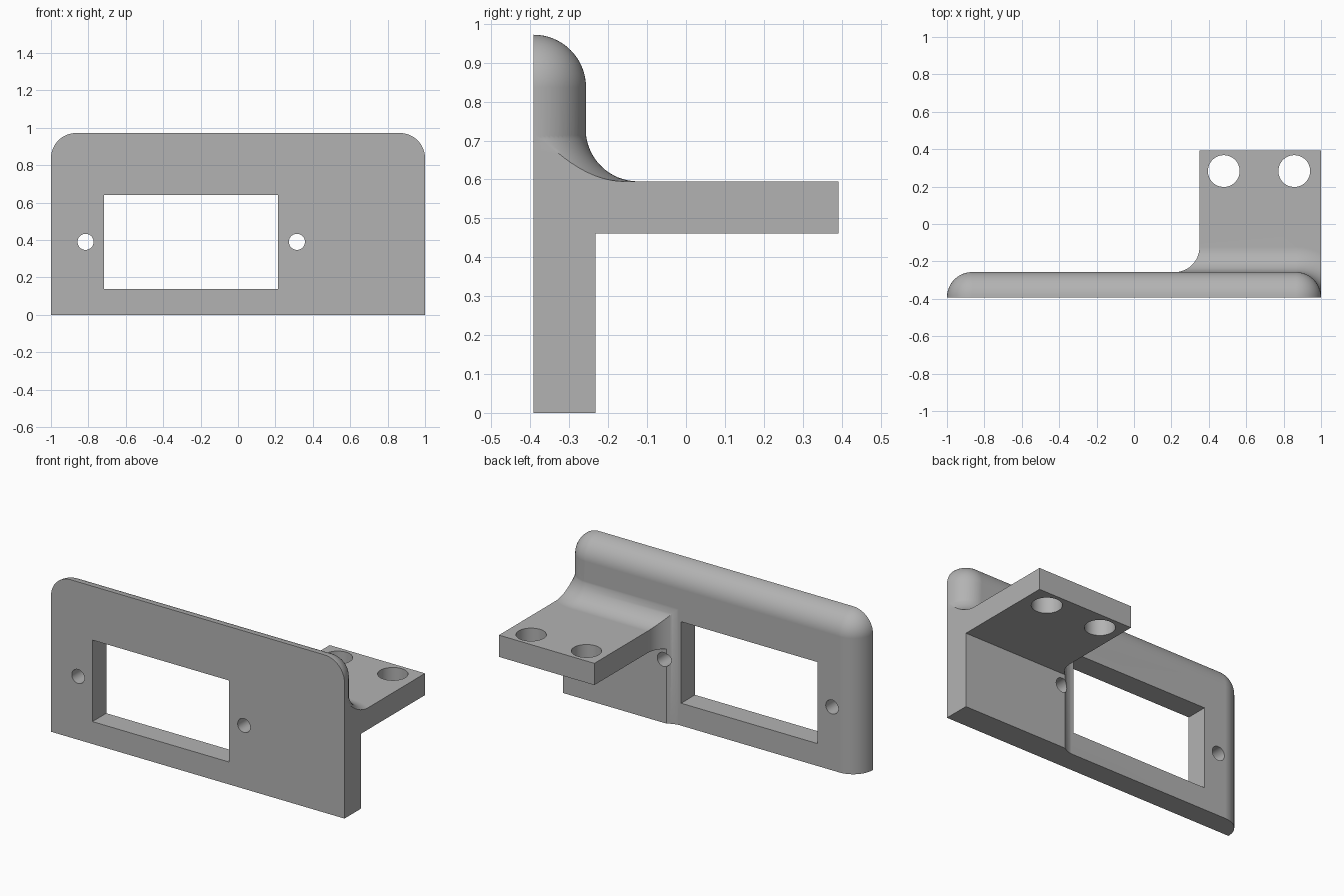
import bpy, bmesh
from math import sin, cos, acos, pi

cube = bpy.data.objects.get("Cube")
if cube:
    bpy.data.objects.remove(cube, do_unlink=True)

R = 0.135                      # rounding radius, also plate thickness
FRONT, REAR = -0.392, 0.392
BACK = FRONT + R               # rear face of the plate
TOP, SHELF_TOP, SHELF_LOW = 0.972, 0.595, 0.461
PAD = -0.232                   # rear face of the thick lower part
CX = 1 - R                     # centre of the corner rounding
N = 16


def loft(name, rings):
    """Closed solid through rings that have equal point counts."""
    bm = bmesh.new()
    rows = [[bm.verts.new(p) for p in ring] for ring in rings]
    n = len(rows[0])
    for a, b in zip(rows, rows[1:]):
        for i in range(n):
            j = (i + 1) % n
            bm.faces.new((a[i], a[j], b[j], b[i]))
    bm.faces.new(rows[0])
    bm.faces.new(rows[-1])
    bmesh.ops.remove_doubles(bm, verts=bm.verts, dist=1e-5)
    bmesh.ops.recalc_face_normals(bm, faces=bm.faces)
    mesh = bpy.data.meshes.new(name)
    bm.to_mesh(mesh)
    bm.free()
    obj = bpy.data.objects.new(name, mesh)
    bpy.context.collection.objects.link(obj)
    return obj


def box(name, x0, x1, y0, y1, z0, z1):
    return loft(name, [[(x0, y0, z), (x1, y0, z), (x1, y1, z), (x0, y1, z)]
                       for z in (z0, z1)])


def cylinder(name, centre, radius, axis):
    u, v = centre
    rings = []
    for s in (-1, 1.5):
        ring = []
        for i in range(48):
            a = 2 * pi * i / 48
            p, q = u + radius * cos(a), v + radius * sin(a)
            ring.append((p, s, q) if axis == "y" else (p, q, s))
        rings.append(ring)
    return loft(name, rings)


def combine(obj, other, operation):
    """Apply a boolean and discard the second solid."""
    mod = obj.modifiers.new(operation.lower(), "BOOLEAN")
    mod.operation, mod.solver, mod.object = operation, "EXACT", other
    graph = bpy.context.evaluated_depsgraph_get()
    result = bpy.data.meshes.new_from_object(obj.evaluated_get(graph))
    obj.modifiers.clear()
    obj.data = result
    bpy.data.objects.remove(other, do_unlink=True)


# Face plate with rounded rear edge and domed corners
def plate_ring(t):
    y, r = FRONT + R * sin(t), R * cos(t)
    arc = [pi - pi / 2 * i / N for i in range(N + 1)]
    left = [(-CX + r * cos(a), y, TOP - R + r * sin(a)) for a in arc]
    right = [(-x, y, z) for x, y, z in reversed(left)]
    return [(-CX - r, y, 0)] + left + right + [(CX + r, y, 0)]


bracket = loft("bracket", [plate_ring(pi / 2 * i / N) for i in range(N + 1)])

# Shelf and thick lower part, as a side profile
side = [(FRONT, 0), (PAD, 0), (PAD, SHELF_LOW), (REAR, SHELF_LOW),
        (REAR, SHELF_TOP), (FRONT, SHELF_TOP)]
shelf = loft("shelf", [[(x, y, z) for y, z in side] for x in (0.1, 1)])


# Cove above the shelf, following the rounded end of the plate
def cove_ring(t, z=None):
    r = R + R * (1 - cos(t)) - 0.001
    end = acos(min(1, R / r))
    z = SHELF_TOP + R * (1 - sin(t)) if z is None else z
    pts = [(0.1, FRONT, z)]
    pts.append((0.1, FRONT + r, z))
    for i in range(N + 1):
        a = pi / 2 + (end - pi / 2) * i / N
        pts.append((CX + r * cos(a), FRONT + r * sin(a), z))
    return pts + [(CX + r * cos(end), FRONT, z)]


cove = loft("cove", [cove_ring(pi / 2, 0.53)] +
            [cove_ring(pi / 2 * (1 - i / N)) for i in range(N + 1)])
combine(shelf, cove, "UNION")

# Trim the shelf end with a vertical cove
end = [(1.2, -0.5), (1.2, 0.6), (0.35, 0.6)]
for i in range(N + 1):
    a = pi / 2 * i / N
    end.append((0.35 - R + R * cos(a), BACK + R - R * sin(a) - 0.001))
end.append((0.35 - R, -0.5))
trim = loft("trim", [[(x, y, z) for x, y in end] for z in (-0.1, 0.9)])
combine(shelf, trim, "INTERSECT")
combine(bracket, shelf, "UNION")

# Window, screw holes and shelf holes
combine(bracket, box("window", -0.717, 0.213, -1, 0, 0.138, 0.64), "DIFFERENCE")
for x in (-0.815, 0.315):
    combine(bracket, cylinder("screw_hole", (x, 0.39), 0.043, "y"), "DIFFERENCE")
for x in (0.48, 0.857):
    combine(bracket, cylinder("shelf_hole", (x, 0.283), 0.085, "z"), "DIFFERENCE")

# Grey finish and smooth curved faces
grey = bpy.data.materials.new("plain_grey")
grey.use_nodes = True
colour = (0.45, 0.45, 0.45, 1)
grey.diffuse_color = colour
grey.node_tree.nodes["Principled BSDF"].inputs["Base Color"].default_value = colour
bracket.data.materials.clear()
bracket.data.materials.append(grey)
bpy.ops.object.select_all(action="DESELECT")
bracket.select_set(True)
bpy.context.view_layer.objects.active = bracket
bpy.ops.object.shade_smooth_by_angle(angle=pi / 6)
weighted = bracket.modifiers.new("flat_face_normals", "WEIGHTED_NORMAL")
weighted.keep_sharp = True
